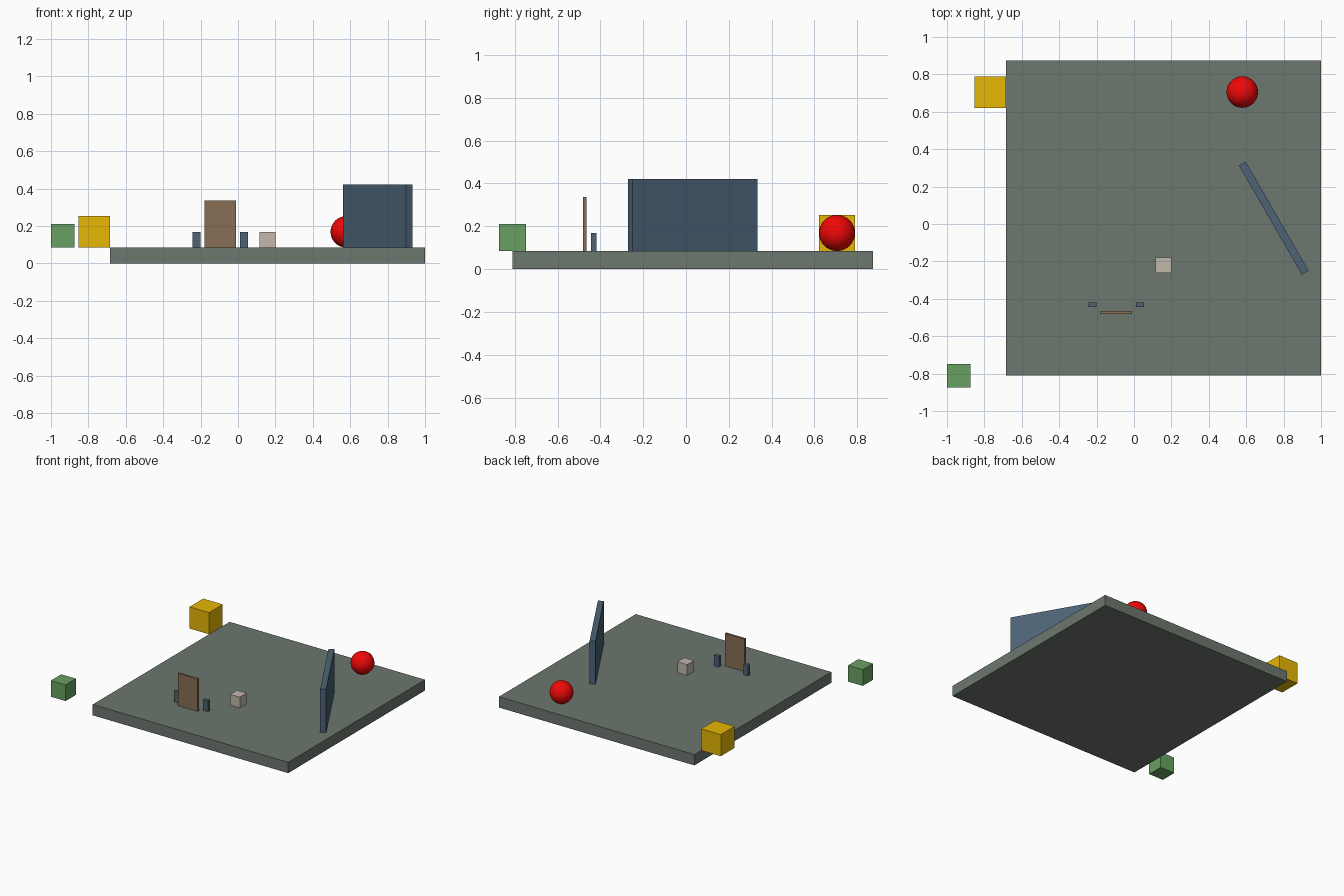
import bpy
from math import radians

if "Cube" in bpy.data.objects:
    bpy.data.objects.remove(bpy.data.objects["Cube"])

U = 2 / 23.75            # one layout unit; the whole layout spans 23.75 units
CX, CY = 1.875 * U, 0.375 * U   # centre of the floor slab


def material(name, rgb):
    mat = bpy.data.materials.new(name)
    mat.diffuse_color = [(c / 255) ** 2.2 for c in rgb] + [1.0]
    mat.use_nodes = True
    mat.node_tree.nodes["Principled BSDF"].inputs["Base Color"].default_value = mat.diffuse_color
    return mat


def box(name, pos, size, mat, turn=0.0):
    """Box in layout units: pos is x, y and underside height."""
    x, y, z = pos
    bpy.ops.mesh.primitive_cube_add(
        size=1, location=(CX + x * U, CY + y * U, (z + size[2] / 2) * U),
        rotation=(0, 0, radians(turn)))
    ob = bpy.context.object
    ob.name = name
    ob.scale = [s * U for s in size]
    ob.data.materials.append(mat)
    return ob


floor_grey = material("floor_grey", (108, 118, 110))
slate = material("slate_blue", (78, 99, 118))
brown = material("brown", (134, 110, 84))
stone = material("pale_stone", (193, 182, 170))
yellow = material("yellow", (230, 182, 14))
green = material("green", (104, 160, 98))
red = material("red", (238, 16, 16))

# Floor slab
box("floor_slab", (0, 0, 0), (20, 20, 1), floor_grey)

# Angled wall
box("angled_wall", (7, 0, 1), (0.5, 8, 4), slate, 30)

# Upright panel with two small posts behind it
box("upright_panel", (-3, -6, 1), (2, 0.2, 3), brown)
for side, x in (("left", -4.5), ("right", -1.5)):
    box(side + "_post", (x, -5.5, 1), (0.5, 0.3, 1), slate)

# Loose cubes
box("small_cube", (0, -3, 1), (1, 1, 1), stone)
box("yellow_cube", (-11, 8, 1), (2, 2, 2), yellow)
box("green_cube", (-13, -10, 1), (1.5, 1.5, 1.5), green)

# Ball
bpy.ops.mesh.primitive_uv_sphere_add(
    segments=32, ring_count=16, radius=U,
    location=(CX + 5 * U, CY + 8 * U, 2 * U))
ball = bpy.context.object
ball.name = "ball"
ball.data.materials.append(red)
bpy.ops.object.shade_smooth()
